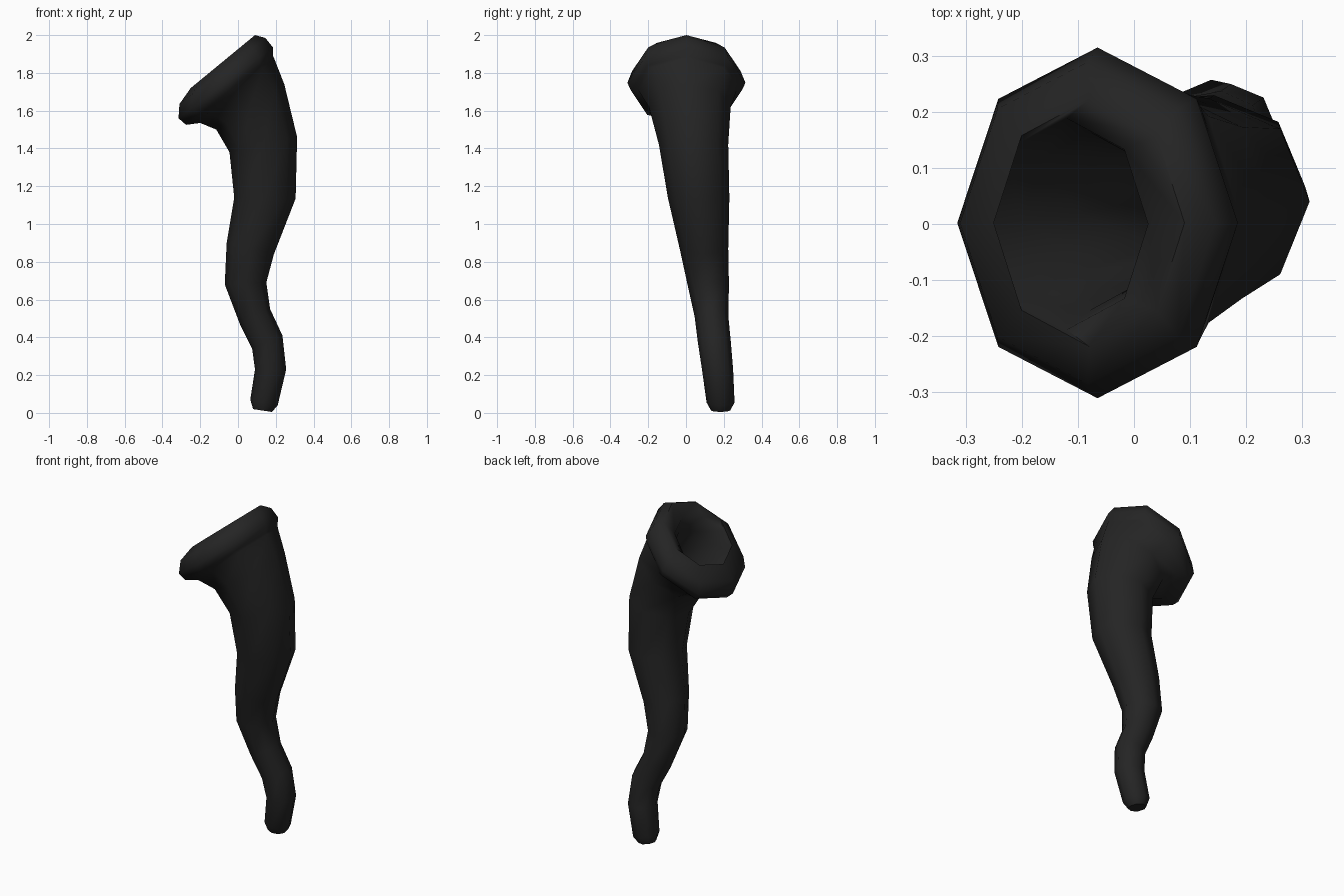
import bpy, bmesh, math
from mathutils import Vector

cube = bpy.data.objects.get("Cube")
if cube:
    bpy.data.objects.remove(cube, do_unlink=True)

mat = bpy.data.materials.new("charcoal black")
mat.use_nodes = True
colour = (0.018, 0.018, 0.018, 1)
mat.diffuse_color = colour
mat.node_tree.nodes["Principled BSDF"].inputs["Base Color"].default_value = colour

SIDES = 8

# Each ring: left x, left z, right x, right z, centre y
tube = [
    (0.08, 0.02, 0.18, 0.005, 0.183),
    (0.065, 0.07, 0.21, 0.04, 0.183),
    (0.09, 0.23, 0.255, 0.23, 0.167),
    (0.075, 0.34, 0.235, 0.41, 0.15),
    (0.01, 0.47, 0.17, 0.55, 0.135),
    (-0.07, 0.68, 0.15, 0.69, 0.117),
    (-0.06, 0.90, 0.19, 0.84, 0.095),
    (-0.02, 1.14, 0.305, 1.135, 0.067),
    (-0.045, 1.38, 0.313, 1.46, 0.04),
    (-0.115, 1.50, 0.245, 1.74, 0.02),
]
rim = [
    (-0.20, 1.535, 0.19, 1.88, 0.008),
    (-0.275, 1.525, 0.185, 1.89, 0.002),
    (-0.315, 1.56, 0.185, 1.935, 0.002),
    (-0.31, 1.635, 0.145, 1.985, 0.002),
    (-0.25, 1.72, 0.09, 2.0, 0.002),
]
bore = [
    (-0.265, 1.69, 0.025, 1.93, 0.0),
    (-0.20, 1.63, 0.04, 1.84, 0.005),
    (-0.10, 1.55, 0.12, 1.70, 0.02),
    (0.02, 1.39, 0.24, 1.44, 0.04),
    (0.06, 1.14, 0.23, 1.14, 0.067),
]


def add_ring(bm, lx, lz, rx, rz, cy):
    left, right = Vector((lx, cy, lz)), Vector((rx, cy, rz))
    centre, arm = (left + right) / 2, (right - left) / 2
    side = Vector((0, arm.length, 0))
    angles = [math.tau * i / SIDES for i in range(SIDES)]
    return [bm.verts.new(centre + arm * math.cos(a) + side * math.sin(a)) for a in angles]


# Curved tube, rolled rim and hollow bore as one continuous skin
bm = bmesh.new()
rings = [add_ring(bm, *r) for r in tube + rim + bore]
for a, b in zip(rings, rings[1:]):
    for i in range(SIDES):
        j = (i + 1) % SIDES
        bm.faces.new((a[i], a[j], b[j], b[i]))
bm.faces.new(rings[0][::-1])
bm.faces.new(rings[-1])
bmesh.ops.recalc_face_normals(bm, faces=bm.faces)

mesh = bpy.data.meshes.new("horn")
bm.to_mesh(mesh)
bm.free()
mesh.materials.append(mat)
horn = bpy.data.objects.new("horn", mesh)
bpy.context.collection.objects.link(horn)

# Smooth shading over the low-poly skin
bpy.ops.object.select_all(action="DESELECT")
horn.select_set(True)
bpy.context.view_layer.objects.active = horn
bpy.ops.object.shade_smooth_by_angle(angle=math.radians(60))
